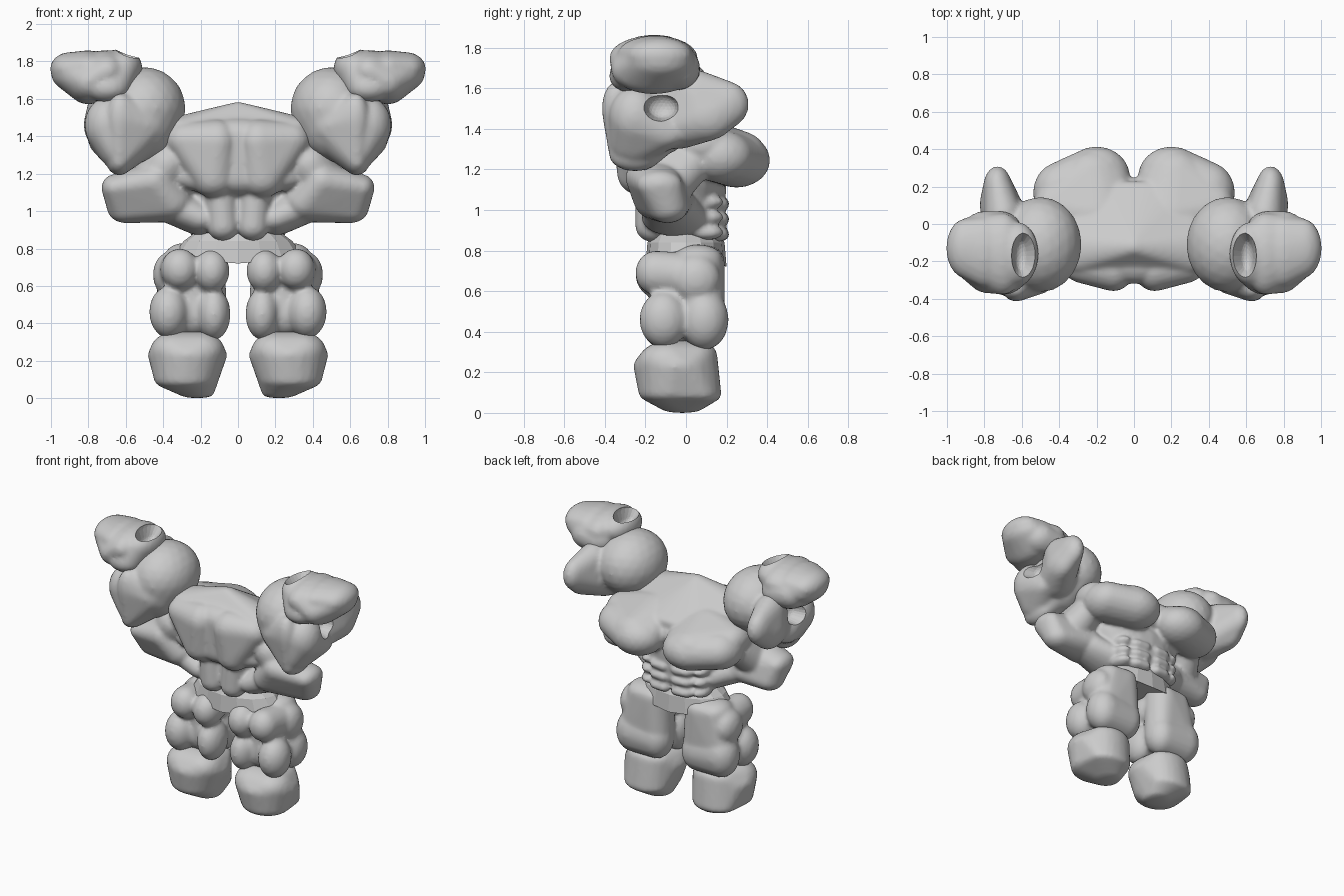
import bpy, bmesh, math
from mathutils import Vector

skin = bpy.data.materials.new("stone grey")
skin.diffuse_color = (0.6, 0.6, 0.6, 1)


def add_hull(bm, blobs):
    """Convex hull around ellipsoids given as (x, y, z, rx, ry, rz)."""
    tmp = bmesh.new()
    for x, y, z, rx, ry, rz in blobs:
        made = bmesh.ops.create_icosphere(tmp, subdivisions=3, radius=1)["verts"]
        for v in made:
            v.co = Vector((x + v.co.x * rx, y + v.co.y * ry, z + v.co.z * rz))
    pts = [v.co.copy() for v in tmp.verts]
    tmp.free()
    verts = [bm.verts.new(p) for p in pts]
    res = bmesh.ops.convex_hull(bm, input=verts)
    loose = {g for g in res["geom_interior"] + res["geom_unused"]
             if isinstance(g, bmesh.types.BMVert)}
    bmesh.ops.delete(bm, geom=list(loose), context='VERTS')


def flip(blobs):
    return [(-b[0],) + tuple(b[1:]) for b in blobs]


def make_part(name, hulls, both=(), mirror=False, voxel=0.016, smooth=4, cutter=None):
    """Merge hulls into one fleshy skin; 'both' hulls are made on each side."""
    bm = bmesh.new()
    for h in hulls:
        add_hull(bm, h)
    for h in both:
        add_hull(bm, h)
        add_hull(bm, flip(h))
    bmesh.ops.recalc_face_normals(bm, faces=bm.faces)
    me = bpy.data.meshes.new(name)
    bm.to_mesh(me)
    bm.free()
    ob = bpy.data.objects.new(name, me)
    bpy.context.collection.objects.link(ob)
    me.materials.append(skin)
    if voxel:
        m = ob.modifiers.new("merge", 'REMESH')
        m.mode, m.voxel_size, m.use_smooth_shade = 'VOXEL', voxel, True
        s = ob.modifiers.new("soften", 'SMOOTH')
        s.factor, s.iterations = 0.5, smooth
    if cutter:
        b = ob.modifiers.new("hollow", 'BOOLEAN')
        b.operation, b.object, b.solver = 'DIFFERENCE', cutter, 'EXACT'
    if mirror:
        ob.modifiers.new("other side", 'MIRROR').use_mirror_merge = False
    return ob


def make_cutter(name, blobs):
    ob = make_part(name, [blobs], voxel=0)
    ob.hide_render = ob.hide_viewport = True
    return ob


# Raised arms: deltoid ball, hanging tail, upper arm lobe, folded forearm
wrist_cut = make_cutter("wrist_cutter", [
    (0.585, -0.17, 1.86, 0.07, 0.13, 0.07), (0.60, -0.17, 1.80, 0.04, 0.09, 0.05)])
elbow_cut = make_cutter("elbow_cutter", [
    (0.86, -0.12, 1.51, 0.08, 0.10, 0.085), (0.74, -0.12, 1.51, 0.05, 0.07, 0.06)])
make_part("upper_arm", [
    [(0.50, -0.11, 1.55, 0.22, 0.255, 0.22), (0.54, -0.16, 1.45, 0.21, 0.2, 0.19)],
    [(0.54, -0.16, 1.46, 0.2, 0.22, 0.17), (0.635, -0.25, 1.27, 0.07, 0.13, 0.08),
     (0.63, -0.35, 1.50, 0.07, 0.065, 0.13)],
    [(0.70, -0.25, 1.46, 0.12, 0.13, 0.15), (0.65, -0.24, 1.33, 0.1, 0.14, 0.1),
     (0.73, -0.12, 1.38, 0.07, 0.12, 0.08)],
    [(0.66, -0.04, 1.42, 0.12, 0.15, 0.12), (0.70, 0.05, 1.57, 0.10, 0.12, 0.12),
     (0.73, 0.20, 1.52, 0.075, 0.11, 0.115), (0.74, 0.1, 1.46, 0.085, 0.14, 0.12)]],
    mirror=True, cutter=elbow_cut)
make_part("forearm", [
    [(0.87, -0.13, 1.735, 0.13, 0.17, 0.10), (0.70, -0.16, 1.75, 0.12, 0.22, 0.112),
     (0.80, -0.16, 1.69, 0.12, 0.21, 0.12)],
    [(0.62, -0.16, 1.765, 0.11, 0.17, 0.105), (0.70, -0.28, 1.66, 0.12, 0.1, 0.08)],
    [(0.72, -0.03, 1.69, 0.12, 0.1, 0.1), (0.80, -0.05, 1.70, 0.12, 0.12, 0.11)],
    [(0.90, -0.13, 1.76, 0.105, 0.16, 0.09), (0.80, -0.15, 1.765, 0.1, 0.19, 0.095)]],
    mirror=True, cutter=wrist_cut)

# Torso: trapezius slope, rib cage and waist
torso = [
    [(0, -0.12, 1.56, 0.02, 0.04, 0.025), (0.3, -0.14, 1.45, 0.09, 0.12, 0.06),
     (-0.3, -0.14, 1.45, 0.09, 0.12, 0.06), (0, 0.13, 1.36, 0.36, 0.1, 0.06),
     (0, -0.14, 1.22, 0.42, 0.16, 0.12)],
    [(0, 0.0, 1.14, 0.34, 0.2, 0.12), (0, -0.01, 0.95, 0.24, 0.20, 0.11)],
    # broad back
    [(0, -0.20, 1.40, 0.28, 0.12, 0.10), (0, -0.19, 1.18, 0.36, 0.12, 0.1)],
    # breastbone
    [(0, 0.12, 1.28, 0.2, 0.13, 0.10)]]
sides = [
    # pectorals, sloping up to the collar
    [(0.20, 0.25, 1.245, 0.18, 0.165, 0.135), (0.40, 0.165, 1.265, 0.14, 0.165, 0.13)],
    [(0.15, 0.21, 1.27, 0.135, 0.14, 0.115), (0.2, 0.05, 1.40, 0.16, 0.1, 0.06),
     (0.44, 0.08, 1.32, 0.1, 0.14, 0.1), (0.22, 0.24, 1.275, 0.17, 0.155, 0.12)],
    # armpit and lats
    [(0.38, -0.10, 1.25, 0.14, 0.18, 0.13), (0.48, -0.12, 1.10, 0.13, 0.14, 0.11),
     (0.44, 0.02, 1.22, 0.1, 0.1, 0.1)],
    [(0.665, -0.13, 1.125, 0.065, 0.11, 0.07), (0.60, -0.09, 1.015, 0.10, 0.10, 0.08),
     (0.36, -0.11, 1.05, 0.12, 0.15, 0.11), (0.45, -0.16, 1.16, 0.1, 0.14, 0.10)],
    # upper back ridges either side of the spine
    [(0.11, -0.24, 1.37, 0.11, 0.12, 0.12), (0.13, -0.22, 1.18, 0.12, 0.12, 0.11),
     (0.28, -0.20, 1.38, 0.11, 0.115, 0.10)],
    # lower back and obliques
    [(0.09, -0.14, 1.06, 0.09, 0.11, 0.1), (0.08, -0.16, 0.92, 0.085, 0.09, 0.08)],
    [(0.2, -0.05, 0.96, 0.12, 0.17, 0.09), (0.33, -0.08, 1.02, 0.12, 0.14, 0.095)]]
# abdominal rows
for i in range(3):
    z = 0.88 + i * 0.075
    sides.append([(0.05, 0.165, z, 0.045, 0.05, 0.036), (0.12, 0.15, z, 0.05, 0.06, 0.037)])
    sides.append([(0.20, 0.10, z + 0.01, 0.06, 0.085, 0.039)])
make_part("torso", torso, both=sides, voxel=0.013, smooth=5)

# Pelvis: flat faceted skirt between waist and thighs
bm = bmesh.new()
rings = []
for z, rx, ry in ((0.885, 0.23, 0.165), (0.84, 0.29, 0.19), (0.72, 0.33, 0.2)):
    ring = []
    for i in range(16):
        a = 2 * math.pi * i / 16
        lift = 0.07 * abs(math.cos(a)) ** 2 if z < 0.8 else 0
        ring.append(bm.verts.new((rx * math.cos(a), ry * math.sin(a), z + lift)))
    rings.append(ring)
for lo, hi in zip(rings[1:], rings):
    for i in range(16):
        j = (i + 1) % 16
        bm.faces.new((lo[i], lo[j], hi[j], hi[i]))
bm.faces.new(rings[0])
bm.faces.new(rings[-1][::-1])
me = bpy.data.meshes.new("pelvis")
bm.to_mesh(me)
bm.free()
me.materials.append(skin)
bpy.context.collection.objects.link(bpy.data.objects.new("pelvis", me))

# Legs: quads in front, paired hamstring and calf balls behind
make_part("leg", [
    # thigh column
    [(0.18, 0.07, 0.76, 0.11, 0.12, 0.07), (0.29, 0.06, 0.76, 0.10, 0.12, 0.07),
     (0.16, 0.08, 0.48, 0.10, 0.11, 0.12), (0.34, 0.08, 0.48, 0.11, 0.11, 0.12)],
    # knee bulge
    [(0.16, 0.09, 0.45, 0.105, 0.115, 0.14), (0.35, 0.09, 0.46, 0.115, 0.12, 0.15)],
    # back fill
    [(0.23, -0.05, 0.68, 0.12, 0.09, 0.1), (0.25, -0.05, 0.45, 0.14, 0.1, 0.12)],
    [(0.14, -0.14, 0.68, 0.095, 0.11, 0.115), (0.14, -0.03, 0.69, 0.085, 0.08, 0.1)],
    [(0.31, -0.15, 0.69, 0.10, 0.10, 0.11), (0.32, 0.0, 0.68, 0.105, 0.1, 0.11)],
    [(0.37, 0.05, 0.66, 0.085, 0.12, 0.12)],
    [(0.13, -0.10, 0.45, 0.09, 0.125, 0.14), (0.16, -0.08, 0.48, 0.08, 0.1, 0.1)],
    [(0.37, -0.11, 0.46, 0.105, 0.12, 0.14)]], mirror=True)

# Feet: rounded heel, barrel stump with a tapered base
make_part("foot", [
    [(0.27, -0.055, 0.23, 0.213, 0.205, 0.10), (0.26, 0.04, 0.28, 0.16, 0.115, 0.08),
     (0.20, -0.09, 0.25, 0.13, 0.145, 0.105), (0.34, -0.09, 0.25, 0.13, 0.145, 0.105),
     (0.27, 0.06, 0.09, 0.16, 0.115, 0.05), (0.28, -0.08, 0.10, 0.17, 0.155, 0.065),
     (0.22, -0.02, 0.02, 0.09, 0.10, 0.02)]], mirror=True, smooth=2)
